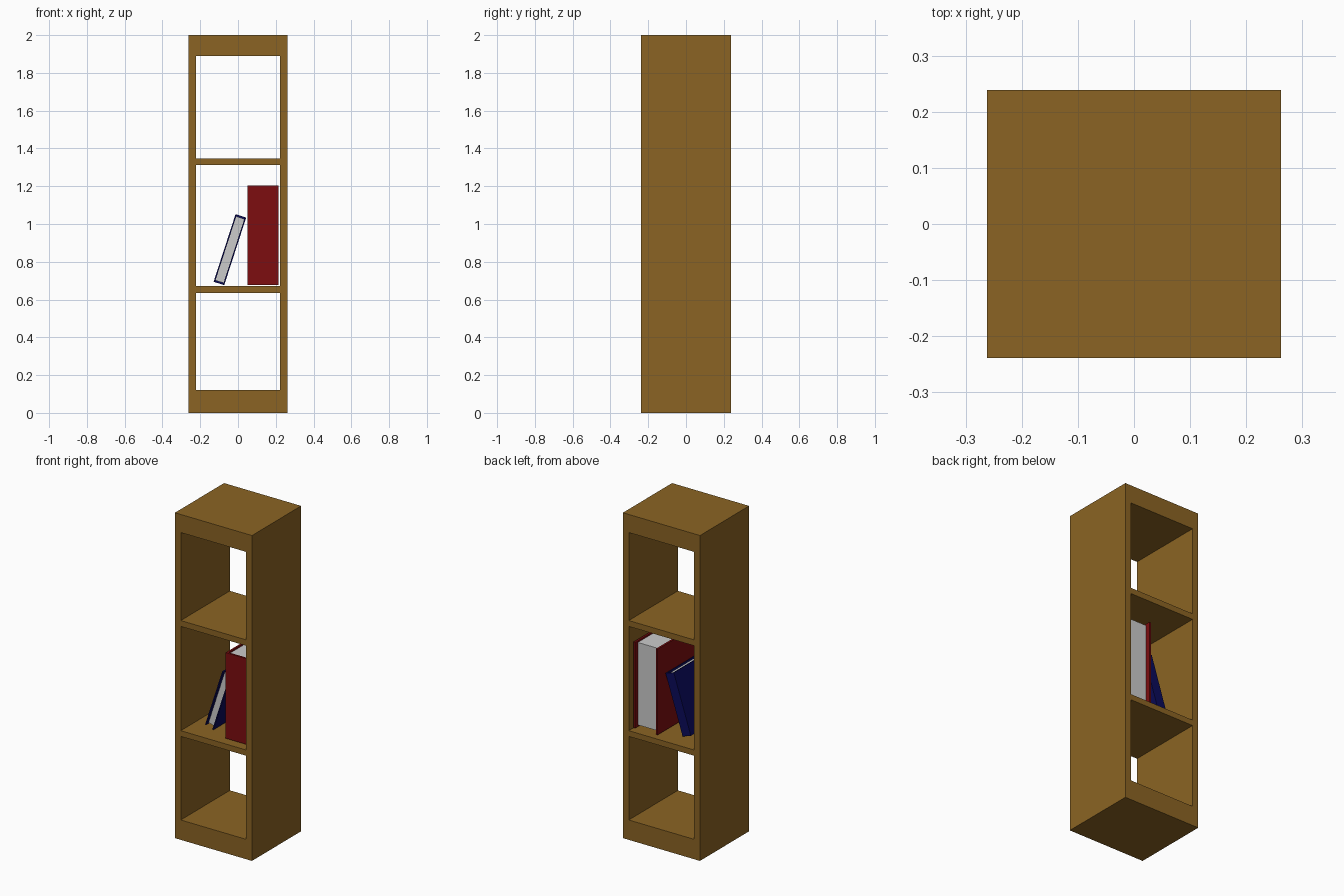
import bpy, bmesh, math

if "Cube" in bpy.data.objects:
    bpy.data.objects.remove(bpy.data.objects["Cube"])


def material(name, rgb):
    m = bpy.data.materials.new(name)
    m.diffuse_color = (*rgb, 1)
    m.use_nodes = True
    m.node_tree.nodes["Principled BSDF"].inputs["Base Color"].default_value = m.diffuse_color
    return m


WOOD = material("wood", (0.258, 0.127, 0.017))
RED = material("red_cover", (0.205, 0.004, 0.005))
BLUE = material("blue_cover", (0.003, 0.003, 0.1))


def finish(bm, name, mat=None):
    bmesh.ops.recalc_face_normals(bm, faces=bm.faces)
    me = bpy.data.meshes.new(name)
    bm.to_mesh(me)
    bm.free()
    ob = bpy.data.objects.new(name, me)
    bpy.context.collection.objects.link(ob)
    if mat:
        me.materials.append(mat)
    return ob


def extrude_all(bm, vec):
    ext = bmesh.ops.extrude_face_region(bm, geom=bm.faces[:])
    verts = [g for g in ext["geom"] if isinstance(g, bmesh.types.BMVert)]
    bmesh.ops.translate(bm, verts=verts, vec=vec)


def prism(name, outline, z0, z1, mat=None):
    bm = bmesh.new()
    bm.faces.new([bm.verts.new((x, y, z0)) for x, y in outline])
    # solidify the flat outline, keeping the bottom cap
    base = bm.faces[:]
    ext = bmesh.ops.extrude_face_region(bm, geom=base, use_keep_orig=True)
    verts = [g for g in ext["geom"] if isinstance(g, bmesh.types.BMVert)]
    bmesh.ops.translate(bm, verts=verts, vec=(0, 0, z1 - z0))
    return finish(bm, name, mat)


# Open bookcase: a ladder-shaped front pulled through the depth
def bookcase():
    xs = [-0.262, -0.222, 0.222, 0.262]
    zs = [0, 0.122, 0.636, 0.671, 1.312, 1.348, 1.889, 2.0]
    bm = bmesh.new()
    grid = [[bm.verts.new((x, -0.2385, z)) for x in xs] for z in zs]
    for j in range(len(zs) - 1):
        for i in range(3):
            if i == 1 and j % 2 == 1:
                continue  # compartment opening
            bm.faces.new((grid[j][i], grid[j][i + 1],
                          grid[j + 1][i + 1], grid[j + 1][i]))
    ext = bmesh.ops.extrude_face_region(bm, geom=bm.faces[:], use_keep_orig=True)
    verts = [g for g in ext["geom"] if isinstance(g, bmesh.types.BMVert)]
    bmesh.ops.translate(bm, verts=verts, vec=(0, 0.477, 0))
    return finish(bm, "bookcase", WOOD)


# Book: U-shaped cover around a recessed page block; spine -1 faces front, 1 back
def book(name, mat, size, t, recess, spine, loc, lean=0):
    w, d, h = (s / 2 for s in size)
    s = -spine
    cover = [(-w, -d), (w, -d), (w, d), (w - t, d),
             (w - t, -d + t), (-w + t, -d + t), (-w + t, d), (-w, d)]
    y0, y1 = -d + t, d - recess
    pages = [(-w + t, y0), (w - t, y0), (w - t, y1), (-w + t, y1)]
    parts = [prism(name + "_cover", [(x, y * s) for x, y in cover], -h, h, mat),
             prism(name + "_pages", [(x, y * s) for x, y in pages],
                   -h + 0.01, h - 0.01)]
    for ob in parts:
        ob.location = loc
        ob.rotation_euler = (0, lean, 0)


bookcase()
book("upright_book", RED, (0.166, 0.395, 0.527), 0.012, 0.028, -1,
     (0.132, 0.0075, 0.9415))
book("leaning_book", BLUE, (0.059, 0.272, 0.376), 0.007, 0.02, 1,
     (-0.043, 0.001, 0.864), math.radians(18))
